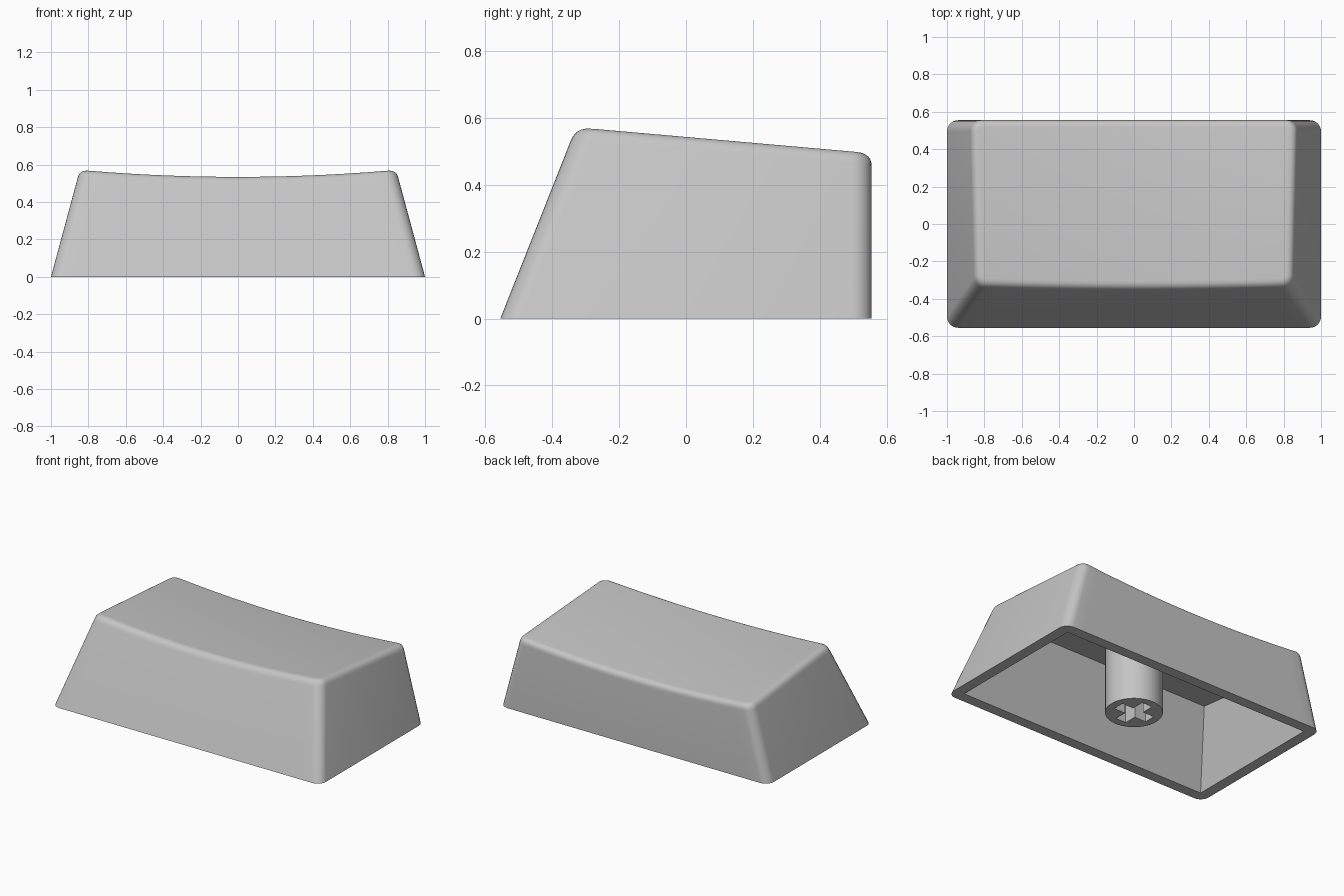
import bpy, bmesh, math

if "Cube" in bpy.data.objects:
    bpy.data.objects.remove(bpy.data.objects["Cube"])

R, FILLET, WALL = 0.06, 0.038, 0.072
SIDE, FRONT, HALF_Y = 0.27, 0.396, 0.555   # taper per unit height, half depth

grey = bpy.data.materials.new("light grey plastic")
grey.diffuse_color = (0.56, 0.56, 0.56, 1)
grey.use_nodes = True
grey.node_tree.nodes["Principled BSDF"].inputs["Base Color"].default_value = grey.diffuse_color


def finish(bm, name):
    bmesh.ops.recalc_face_normals(bm, faces=bm.faces)
    mesh = bpy.data.meshes.new(name)
    bm.to_mesh(mesh)
    bm.free()
    obj = bpy.data.objects.new(name, mesh)
    bpy.context.collection.objects.link(obj)
    mesh.materials.append(grey)
    bpy.ops.object.select_all(action='DESELECT')
    obj.select_set(True)
    bpy.context.view_layer.objects.active = obj
    bpy.ops.object.shade_smooth_by_angle(angle=math.radians(30))
    return obj


def add_loop(bm, pts):
    return [bm.verts.new(p) for p in pts]


def bridge(bm, a, b):
    n = len(a)
    for i in range(n):
        j = (i + 1) % n
        bm.faces.new((a[i], a[j], b[j], b[i]))


def fill_between(bm, outer, inner):
    """Flat face between an outer loop and the hole inside it."""
    edges = []
    for loop in (outer, inner):
        for i, v in enumerate(loop):
            w = loop[(i + 1) % len(loop)]
            edges.append(bm.edges.get((v, w)) or bm.edges.new((v, w)))
    bmesh.ops.triangle_fill(bm, edges=edges, use_beauty=True)


# Tapered body outline: each spot is an edge position plus a corner direction
def dish(x, y):
    return 0.571 - 0.09 * (y + 0.30) - 0.037 * (1 - (x / 0.83) ** 2)


def outline(spot, z, inset=0.0):
    sx, sy, cx, cy = spot
    hx = 1 - SIDE * z
    y0, y1 = -HALF_Y + FRONT * z, HALF_Y
    x = sx * (hx - R) + cx * (R - inset)
    y = (y0 + y1) / 2 + sy * ((y1 - y0) / 2 - R) + cy * (R - inset)
    return x, y


half = []
for k in range(7):
    a = math.radians(180 + 15 * k)
    half.append((-1, -1, math.cos(a), math.sin(a)))
half += [(-1 + k / 12, -1, 0, -1) for k in range(1, 24)]
for k in range(7):
    a = math.radians(270 + 15 * k)
    half.append((1, -1, math.cos(a), math.sin(a)))
N = len(half)
spots = half + [(sx, -sy, cx, -cy) for sx, sy, cx, cy in reversed(half)]


def fillet_point(spot, s):
    z = 0.53
    for _ in range(5):
        z = dish(*outline(spot, z))
    p0 = (*outline(spot, z - FILLET), z - FILLET)
    p1 = (*outline(spot, z), z)
    x, y = outline(spot, z, FILLET)
    p2 = (x, y, dish(x, y))
    return [(1 - s) ** 2 * a + 2 * s * (1 - s) * b + s * s * c
            for a, b, c in zip(p0, p1, p2)]


# Keycap shell: walls, rounded top edge, dished top
bm = bmesh.new()
base = add_loop(bm, [(*outline(s, 0), 0) for s in spots])
prev = base
for k in range(7):
    ring = add_loop(bm, [fillet_point(s, k / 6) for s in spots])
    bridge(bm, prev, ring)
    prev = ring
front, back = prev[:N], prev[N:][::-1]
for i in range(N - 1):
    bm.faces.new((front[i], front[i + 1], back[i + 1], back[i]))

# Hollow underside with a sloped ceiling and sharp corners
corners = [(-1, -1), (1, -1), (1, 1), (-1, 1)]
rim, ceiling = [], []
for sx, sy in corners:
    z = 0.472 if sy < 0 else 0.402
    yb = sy * (HALF_Y - WALL)
    rim.append((sx * (1 - WALL), yb, 0))
    ceiling.append((sx * (1 - WALL - SIDE * z), yb + (FRONT * z if sy < 0 else 0), z))
rim, ceiling = add_loop(bm, rim), add_loop(bm, ceiling)
bridge(bm, rim, ceiling)
bm.faces.new(ceiling)
fill_between(bm, base, rim)
finish(bm, "keycap_shell")

# Mounting stem with a cross-shaped socket
bm = bmesh.new()
circle = [(0.174 * math.cos(math.tau * i / 48), 0.174 * math.sin(math.tau * i / 48))
          for i in range(48)]
L, W = 0.123, 0.038
cross = []
for q in range(4):
    c, s = round(math.cos(q * math.pi / 2)), round(math.sin(q * math.pi / 2))
    cross += [(c * x - s * y, s * x + c * y) for x, y in ((L, -W), (L, W), (W, W))]
low = add_loop(bm, [(x, y, 0) for x, y in circle])
high = add_loop(bm, [(x, y, 0.462) for x, y in circle])
slot = add_loop(bm, [(x, y, 0) for x, y in cross])
slot_end = add_loop(bm, [(x, y, 0.24) for x, y in cross])
bridge(bm, low, high)
bridge(bm, slot, slot_end)
bm.faces.new(high)
bm.faces.new(slot_end)
fill_between(bm, low, slot)
finish(bm, "mounting_stem")
